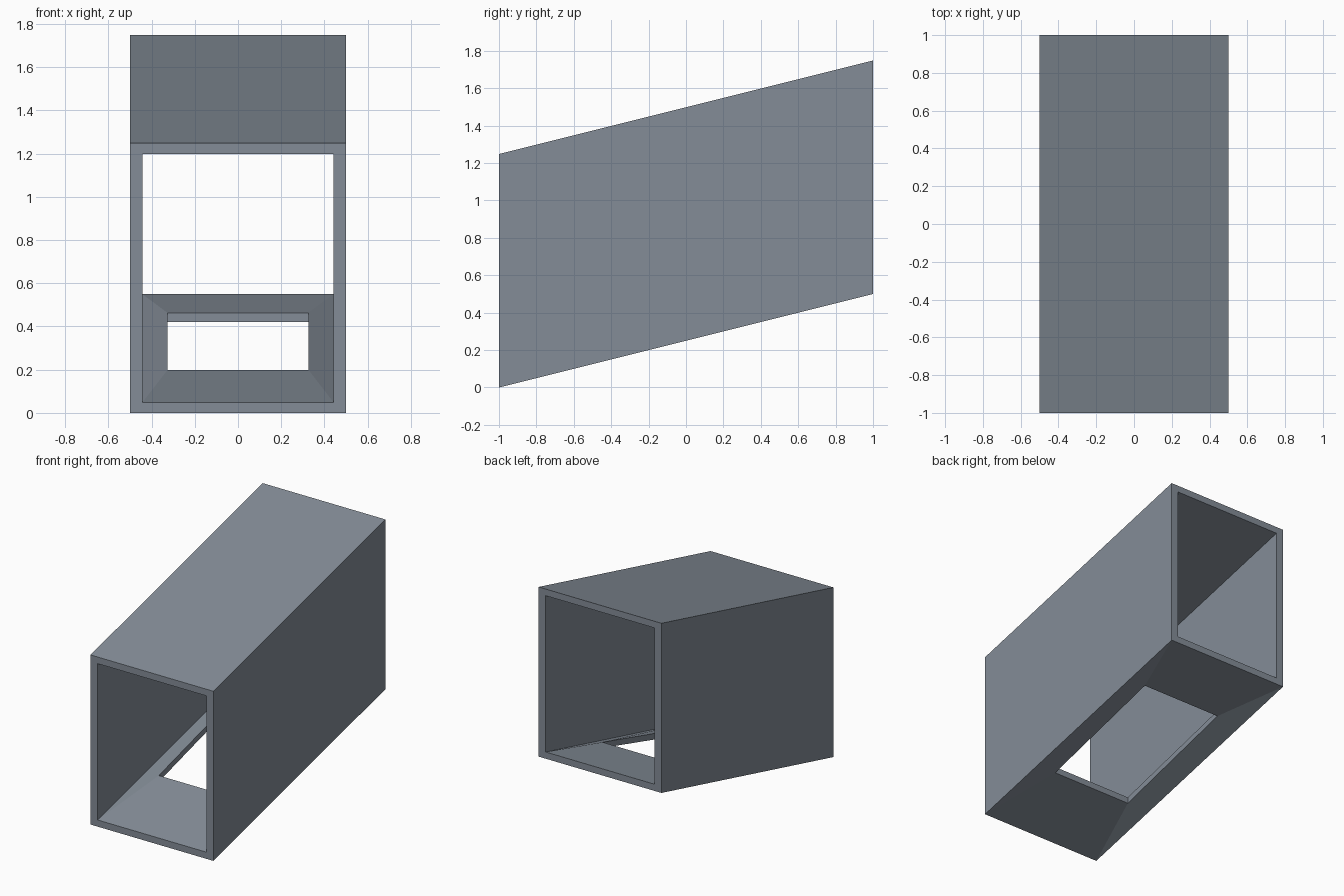
import bpy, bmesh

if "Cube" in bpy.data.objects:
    bpy.data.objects.remove(bpy.data.objects["Cube"])

SLOPE = 0.25      # rise per unit of length
HEIGHT = 1.248

paint = bpy.data.materials.new("slate grey")
paint.diffuse_color = (0.23, 0.265, 0.31, 1)
paint.use_nodes = True
paint.node_tree.nodes["Principled BSDF"].inputs["Base Color"].default_value = paint.diffuse_color

bm = bmesh.new()


def end_ring(y, half_width, wall):
    """Rectangle of the leaning tube at one end: two floor, then two roof corners."""
    base = (y + 1) * SLOPE
    lo, hi = base + wall, base + HEIGHT - wall
    return [bm.verts.new((x * half_width, y, z))
            for x, z in ((-1, lo), (1, lo), (1, hi), (-1, hi))]


def hole_ring(z_front, z_back, half_width=0.326, y_front=-0.455, y_back=0.505):
    return [bm.verts.new((x * half_width, y, z))
            for x, y, z in ((-1, y_front, z_front), (1, y_front, z_front),
                            (1, y_back, z_back), (-1, y_back, z_back))]


def bridge(a, b):
    """Band of quads between two closed rings."""
    for i in range(4):
        j = (i + 1) % 4
        bm.faces.new((a[i], a[j], b[j], b[i]))


# tube ends
outer_f, outer_b = end_ring(-1, 0.5, 0), end_ring(1, 0.5, 0)
inner_f, inner_b = end_ring(-1, 0.442, 0.049), end_ring(1, 0.442, 0.049)
bridge(outer_f, inner_f)
bridge(outer_b, inner_b)

# floor opening, its rim lifted slightly from the floor plane
under = hole_ring(0.153, 0.421)
above = hole_ring(0.199, 0.463)
bridge(under, above)

# walls, roof and floor frame for the outer and inner skins
for f, b, hole in ((outer_f, outer_b, under), (inner_f, inner_b, above)):
    for i in (1, 2, 3):
        j = (i + 1) % 4
        bm.faces.new((f[i], f[j], b[j], b[i]))
    bridge([f[0], f[1], b[1], b[0]], hole)

bmesh.ops.recalc_face_normals(bm, faces=bm.faces)
mesh = bpy.data.meshes.new("slanted_duct")
bm.to_mesh(mesh)
bm.free()
mesh.materials.append(paint)
bpy.context.collection.objects.link(bpy.data.objects.new("slanted_duct", mesh))
